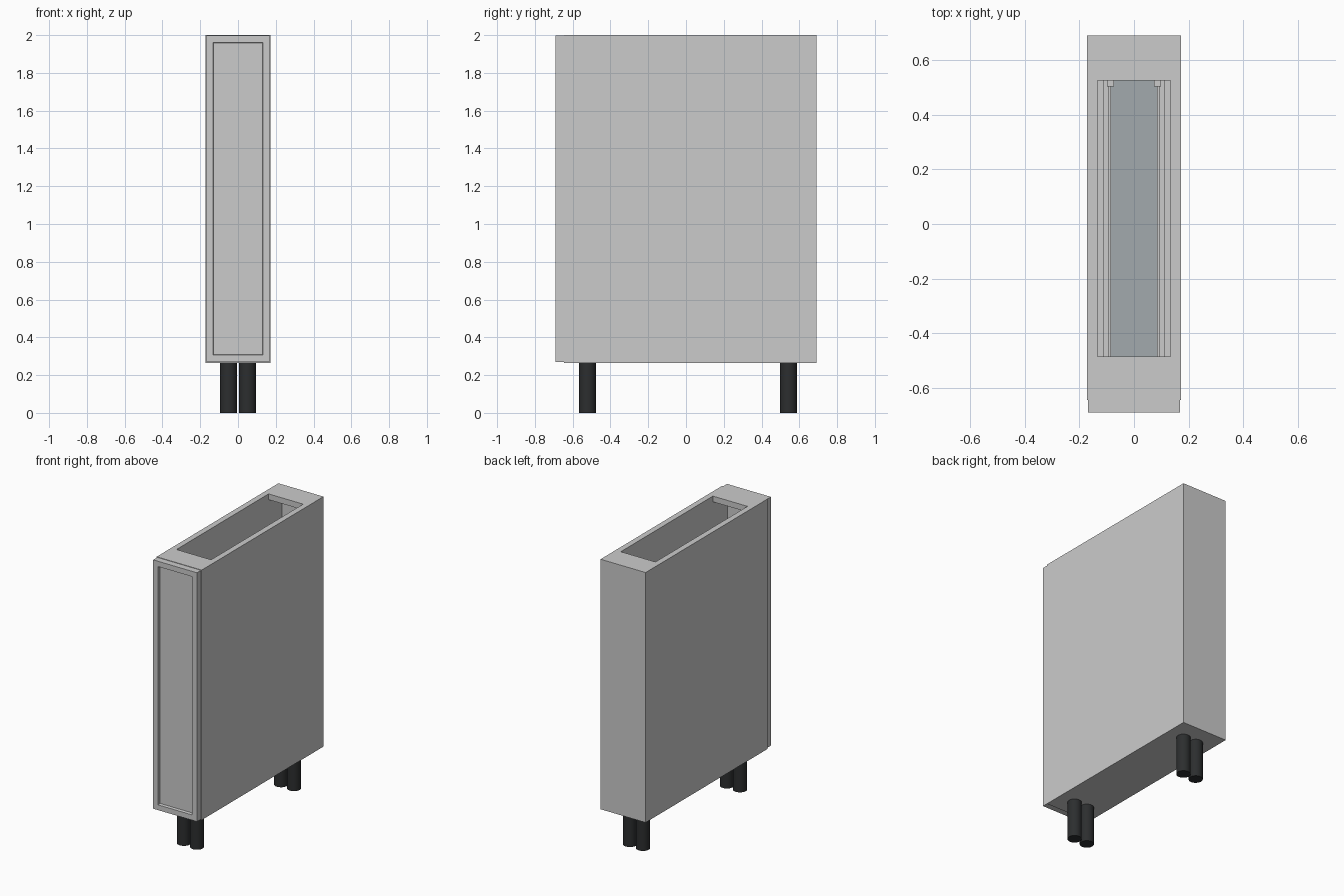
import bpy, bmesh
from mathutils import Vector

if "Cube" in bpy.data.objects:
    bpy.data.objects.remove(bpy.data.objects["Cube"])


def material(name, rgb):
    m = bpy.data.materials.new(name)
    m.diffuse_color = (*rgb, 1)
    m.use_nodes = True
    m.node_tree.nodes["Principled BSDF"].inputs["Base Color"].default_value = m.diffuse_color
    return m


black = material("black_plastic", (0.025, 0.027, 0.028))
metal = material("drawer_metal", (0.36, 0.40, 0.42))


def box(name, x, y, z, mat=None):
    """Axis-aligned box from (min, max) pairs."""
    lo, hi = Vector((x[0], y[0], z[0])), Vector((x[1], y[1], z[1]))
    bm = bmesh.new()
    bmesh.ops.create_cube(bm, size=1)
    for v in bm.verts:
        v.co = (lo + hi) / 2 + v.co * (hi - lo)
    me = bpy.data.meshes.new(name)
    bm.to_mesh(me)
    bm.free()
    ob = bpy.data.objects.new(name, me)
    bpy.context.collection.objects.link(ob)
    if mat:
        me.materials.append(mat)
    return ob


W, T = 0.173, 0.04              # half width, board thickness
IN = W - T                      # inner half width
FRONT, BACK = -0.645, 0.69
BOT, TOP = 0.265, 2.0

# Carcass: sides, floor, back and two top rails
for s, side in ((-1, "left"), (1, "right")):
    box(f"{side}_side_panel", sorted((s * IN, s * W)), (FRONT, BACK), (BOT, TOP))
box("floor_panel", (-IN, IN), (FRONT, 0.67), (BOT, BOT + T))
box("back_panel", (-IN, IN), (0.67, BACK), (BOT, TOP - T))
box("front_top_rail", (-IN, IN), (FRONT, -0.485), (TOP - T, TOP))
box("back_top_rail", (-IN, IN), (0.525, BACK), (TOP - T, TOP))

# Door with a recessed centre panel
door = box("door", (-0.168, 0.168), (-0.69, FRONT), (0.27, 1.997))
bm = bmesh.new()
bm.from_mesh(door.data)
bm.normal_update()
face = min(bm.faces, key=lambda f: f.calc_center_median().y)
bmesh.ops.inset_region(bm, faces=[face], thickness=0.052)
bmesh.ops.inset_region(bm, faces=[face], thickness=0.004, depth=-0.02)
bm.to_mesh(door.data)
bm.free()

# Pull-out drawer low inside the carcass
box("drawer_bottom", (-0.084, 0.084), (FRONT, 0.525), (0.34, 0.355), metal)
box("drawer_back", (-0.084, 0.084), (0.525, 0.54), (0.34, 0.50))
for s, side in ((-1, "left"), (1, "right")):
    box(f"{side}_drawer_wall", sorted((s * 0.084, s * 0.096)), (FRONT, 0.525), (0.34, 0.50))
    box(f"{side}_drawer_runner", sorted((s * 0.096, s * 0.112)), (FRONT, 0.54), (0.34, 0.39))
    box(f"{side}_drawer_bracket", sorted((s * 0.074, s * 0.098)), (0.503, 0.535), (0.355, 0.51))

# Four round legs
for y, end in ((-0.521, "front"), (0.543, "back")):
    for x, side in ((-0.05, "left"), (0.05, "right")):
        bpy.ops.mesh.primitive_cylinder_add(vertices=32, radius=0.045, depth=BOT,
                                            location=(x, y, BOT / 2))
        leg = bpy.context.object
        leg.name = f"{end}_{side}_leg"
        leg.data.materials.append(black)
        bpy.ops.object.shade_smooth_by_angle()
